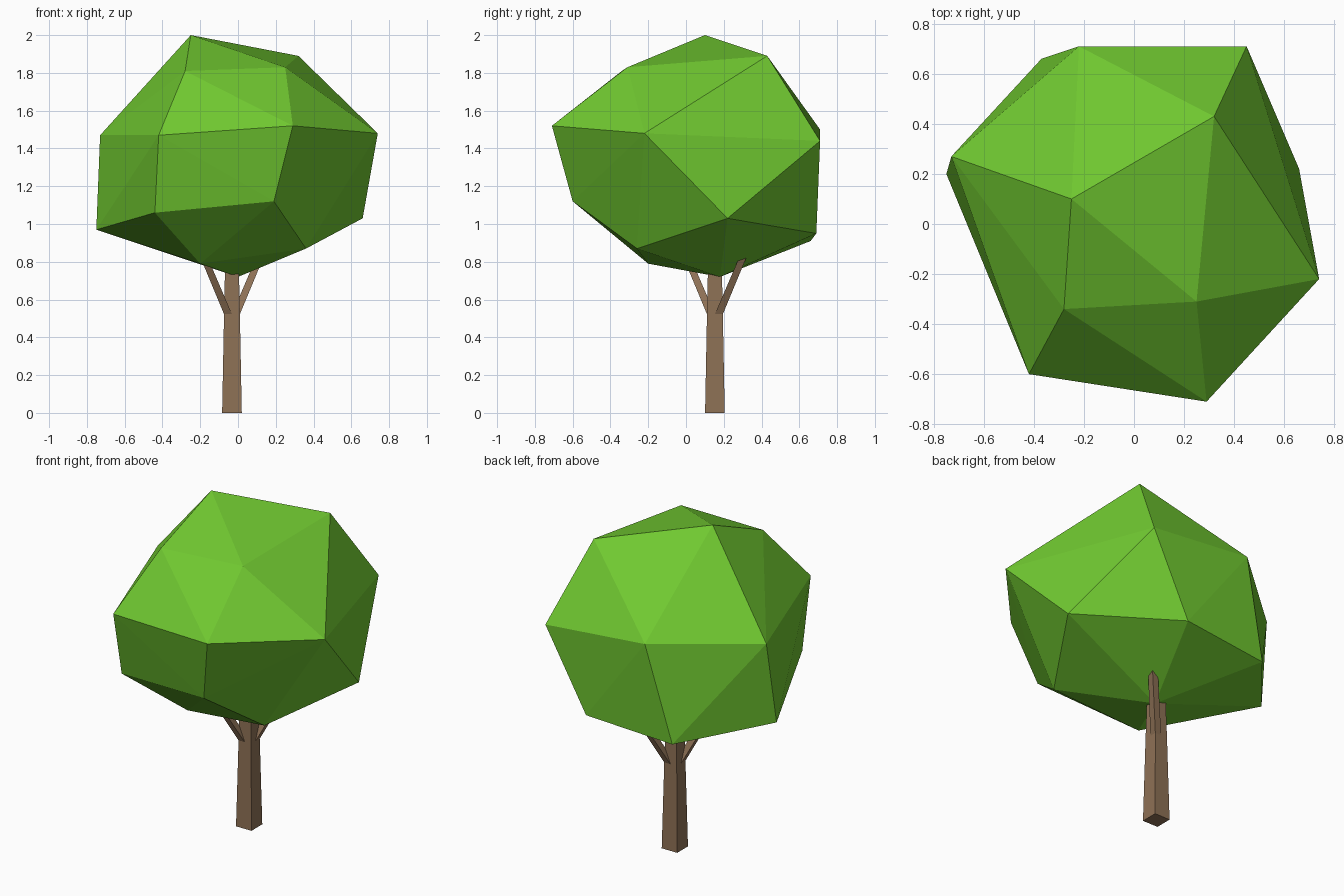
import bpy
import bmesh
from mathutils import Vector

default_cube = bpy.data.objects.get("Cube")
if default_cube:
    bpy.data.objects.remove(default_cube, do_unlink=True)


def make_material(name, colour):
    mat = bpy.data.materials.new(name)
    mat.use_nodes = True
    mat.diffuse_color = colour
    mat.node_tree.nodes["Principled BSDF"].inputs["Base Color"].default_value = colour
    return mat


def add_object(name, bm, mat):
    bmesh.ops.recalc_face_normals(bm, faces=bm.faces)
    mesh = bpy.data.meshes.new(name)
    bm.to_mesh(mesh)
    bm.free()
    mesh.materials.append(mat)
    obj = bpy.data.objects.new(name, mesh)
    bpy.context.collection.objects.link(obj)
    return obj


def square_post(name, sections, mat):
    """Loft square cross-sections given as (centre, half width)."""
    bm = bmesh.new()
    rings = []
    for centre, half in sections:
        corners = [(-half, -half), (half, -half), (half, half), (-half, half)]
        rings.append([bm.verts.new(Vector(centre) + Vector((x, y, 0))) for x, y in corners])
    for low, high in zip(rings, rings[1:]):
        for i in range(4):
            j = (i + 1) % 4
            bm.faces.new((low[i], low[j], high[j], high[i]))
    bm.faces.new(rings[0][::-1])
    bm.faces.new(rings[-1])
    return add_object(name, bm, mat)


leaf_green = make_material("leaf green", (0.162, 0.578, 0.03, 1))
bark_brown = make_material("bark brown", (0.27, 0.165, 0.092, 1))

# Faceted canopy: convex hull of a few irregular rings
crown = [(-.25, .1, 2), (.32, .43, 1.89), (.25, -.31, 1.83), (-.28, -.34, 1.81)]
middle = [(.74, -.22, 1.48), (.29, -.71, 1.52), (-.42, -.6, 1.47),
          (-.73, .27, 1.47), (-.22, .71, 1.5), (.45, .71, 1.44)]
lower = [(.66, .22, 1.03), (.19, -.6, 1.12), (-.44, -.49, 1.06),
         (-.75, .2, .97), (-.37, .66, .91), (.19, .69, .95)]
base = [(.36, -.26, .87), (-.2, -.2, .79), (0, .18, .72)]

bm = bmesh.new()
for point in crown + middle + lower + base:
    bm.verts.new(point)
bmesh.ops.convex_hull(bm, input=bm.verts)
add_object("canopy", bm, leaf_green)

# Tapered square trunk
tx, ty = -.032, .153
square_post("trunk", [((tx, ty, 0), .052), ((tx, ty, .52), .042), ((tx, ty, .8), .036)], bark_brown)

# Two branches leaving opposite corners of the trunk
for name, side in (("front_branch", -1), ("back_branch", 1)):
    start, end = .02 * side, .155 * side
    square_post(name, [((tx + start, ty + start, .52), .021),
                       ((tx + end, ty + end, .84), .019)], bark_brown)
